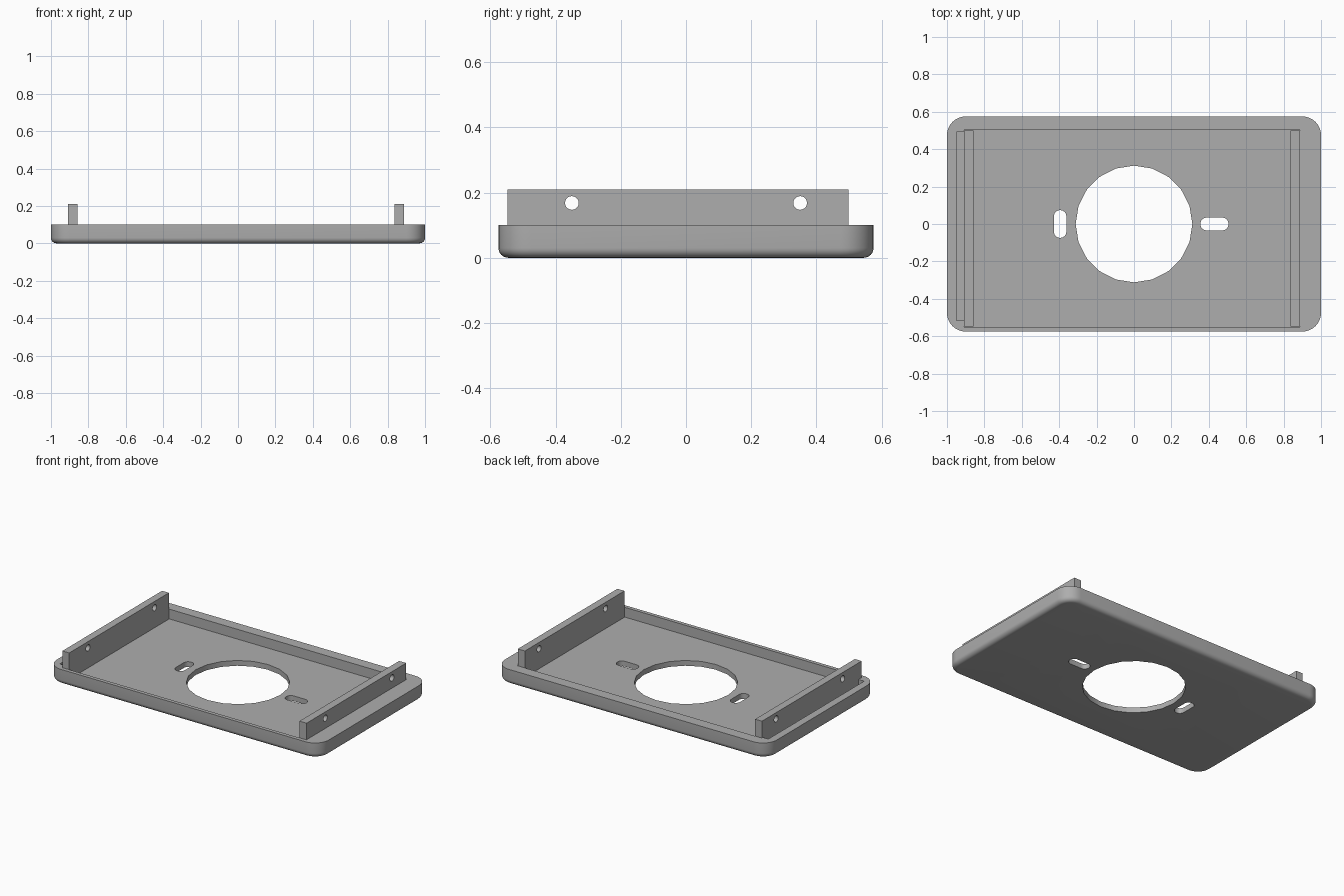
import bpy, bmesh
from math import pi, sin, cos

cube = bpy.data.objects.get("Cube")
if cube:
    bpy.data.objects.remove(cube, do_unlink=True)

grey = bpy.data.materials.new("mid_grey")
grey.use_nodes = True
grey.diffuse_color = (0.42, 0.42, 0.42, 1)
grey.node_tree.nodes["Principled BSDF"].inputs["Base Color"].default_value = grey.diffuse_color


def loft(name, rings):
    """Solid through matching rings of points, listed from start to end."""
    bm = bmesh.new()
    loops = [[bm.verts.new(p) for p in ring] for ring in rings]
    n = len(loops[0])
    for a, b in zip(loops, loops[1:]):
        for i in range(n):
            j = (i + 1) % n
            bm.faces.new((a[i], a[j], b[j], b[i]))
    bm.faces.new(loops[0][::-1])
    bm.faces.new(loops[-1])
    bmesh.ops.recalc_face_normals(bm, faces=bm.faces)
    mesh = bpy.data.meshes.new(name)
    bm.to_mesh(mesh)
    bm.free()
    mesh.materials.append(grey)
    obj = bpy.data.objects.new(name, mesh)
    bpy.context.collection.objects.link(obj)
    return obj


def rounded(hx, hy, r, z, cx=0, cy=0, steps=8):
    """Ring of a rounded rectangle with half sizes hx, hy."""
    ring = []
    for q, (sx, sy) in enumerate(((1, 1), (-1, 1), (-1, -1), (1, -1))):
        for k in range(steps + 1):
            a = (q + k / steps) * pi / 2
            ring.append((cx + sx * (hx - r) + r * cos(a),
                         cy + sy * (hy - r) + r * sin(a), z))
    return ring


def box(name, x0, x1, y0, y1, z0, z1):
    return loft(name, [[(x0, y0, z), (x1, y0, z), (x1, y1, z), (x0, y1, z)]
                       for z in (z0, z1)])


def cut(obj, cutter):
    mod = obj.modifiers.new("cut", 'BOOLEAN')
    mod.operation = 'DIFFERENCE'
    mod.solver = 'EXACT'
    mod.object = cutter
    bpy.context.view_layer.objects.active = obj
    bpy.ops.object.modifier_apply(modifier=mod.name)
    bpy.data.objects.remove(cutter, do_unlink=True)


def smooth(obj):
    bpy.ops.object.select_all(action='DESELECT')
    obj.select_set(True)
    bpy.context.view_layer.objects.active = obj
    bpy.ops.object.shade_smooth_by_angle(angle=0.5)


TOP, FLOOR, FILLET = 0.1, 0.035, 0.03
Y0, Y1 = -0.55, 0.503

# Base tray with rounded corners and a rounded lower edge
rings = []
for k in range(7):
    a = k / 6 * pi / 2
    inset = FILLET * (1 - sin(a))
    rings.append(rounded(1 - inset, 0.575 - inset, 0.1 - inset, FILLET * (1 - cos(a))))
rings.append(rounded(1, 0.575, 0.1, TOP))
tray = loft("base_tray", rings)

# Recess and the narrow slot beside the left-hand rail
cut(tray, box("recess_cutter", -0.908, 0.888, Y0, Y1, FLOOR, 0.2))
cut(tray, box("slot_cutter", -0.95, -0.9, -0.515, 0.492, FLOOR, 0.2))

# Central opening and the two mounting slots
cut(tray, loft("opening_cutter", [
    [(0.312 * cos(i * pi / 10), 0.312 * sin(i * pi / 10), z) for i in range(20)]
    for z in (-0.1, 0.2)]))
for cx, hx, hy in ((-0.395, 0.033, 0.074), (0.43, 0.075, 0.034)):
    cut(tray, loft("mount_slot_cutter", [
        rounded(hx, hy, min(hx, hy) - 0.001, z, cx) for z in (-0.1, 0.2)]))
smooth(tray)

# Upright rails, each with two screw holes
for name, x0, x1 in (("rail_right", -0.908, -0.858), ("rail_left", 0.836, 0.888)):
    rail = box(name, x0, x1, Y0 + 0.002, Y1 - 0.004, FLOOR, 0.21)
    for y in (-0.35, 0.35):
        cut(rail, loft("screw_hole_cutter", [
            [(x, y + 0.021 * cos(i * pi / 10), 0.168 + 0.021 * sin(i * pi / 10))
             for i in range(20)] for x in (x0 - 0.1, x1 + 0.1)]))
    smooth(rail)
